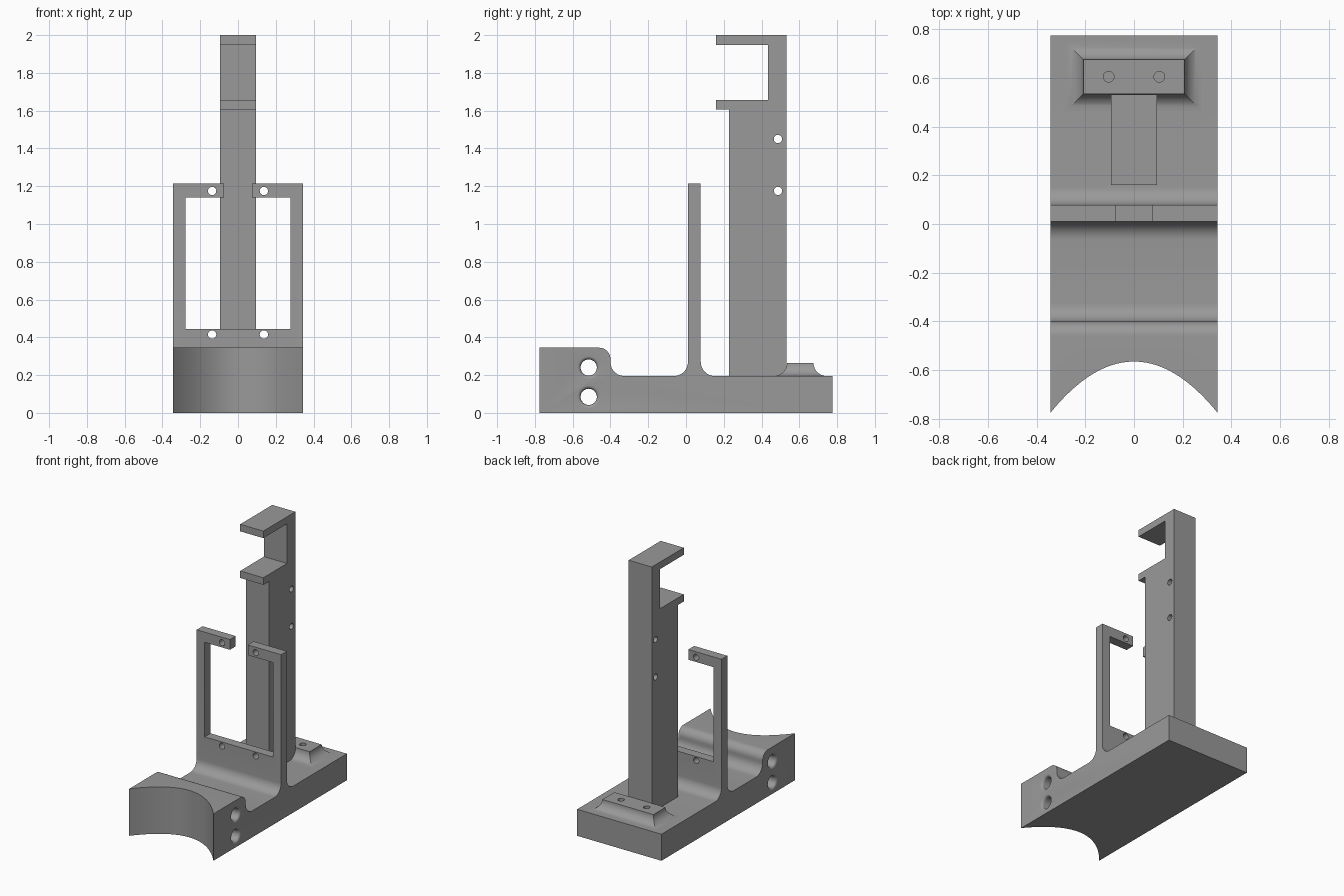
import bpy, bmesh, math
from mathutils import Vector

if "Cube" in bpy.data.objects:
    bpy.data.objects.remove(bpy.data.objects["Cube"])

grey = bpy.data.materials.new("plain grey")
grey.diffuse_color = (0.32, 0.32, 0.32, 1)
grey.use_nodes = True
grey.node_tree.nodes["Principled BSDF"].inputs["Base Color"].default_value = grey.diffuse_color


def make(name, bm):
    bmesh.ops.recalc_face_normals(bm, faces=bm.faces[:])
    me = bpy.data.meshes.new(name)
    bm.to_mesh(me)
    bm.free()
    ob = bpy.data.objects.new(name, me)
    bpy.context.collection.objects.link(ob)
    me.materials.append(grey)
    return ob


def loft(name, rings):
    """Solid through a series of equal-length point rings."""
    bm = bmesh.new()
    rows = [[bm.verts.new(p) for p in ring] for ring in rings]
    n = len(rows[0])
    for a, b in zip(rows, rows[1:]):
        for i in range(n):
            j = (i + 1) % n
            bm.faces.new((a[i], a[j], b[j], b[i]))
    bm.faces.new(rows[0])
    bm.faces.new(rows[-1])
    return make(name, bm)


def box(name, x0, x1, y0, y1, z0, z1):
    pts = [(x0, y0), (x1, y0), (x1, y1), (x0, y1)]
    return loft(name, [[(x, y, z) for x, y in pts] for z in (z0, z1)])


def lathe(name, centre, axis, stations, seg=32):
    """Round cutter: stations are (distance along axis, radius)."""
    c, a = Vector(centre), Vector(axis)
    u = a.orthogonal().normalized()
    v = a.cross(u)
    angles = [2 * math.pi * i / seg for i in range(seg)]
    return loft(name, [[c + a * d + (u * math.cos(t) + v * math.sin(t)) * r
                        for t in angles] for d, r in stations])


def arc(cy, cz, r, a0, a1, n=12):
    return [(cy + r * math.cos(math.radians(a0 + (a1 - a0) * i / n)),
             cz + r * math.sin(math.radians(a0 + (a1 - a0) * i / n)))
            for i in range(n + 1)]


def cut(ob, cutters):
    for c in cutters:
        m = ob.modifiers.new("cut", 'BOOLEAN')
        m.operation, m.solver, m.object = 'DIFFERENCE', 'EXACT', c
        bpy.context.view_layer.objects.active = ob
        bpy.ops.object.modifier_apply(modifier=m.name)
        bpy.data.objects.remove(c)


def smooth(ob):
    bpy.ops.object.select_all(action='DESELECT')
    ob.select_set(True)
    bpy.context.view_layer.objects.active = ob
    bpy.ops.object.shade_smooth_by_angle(angle=math.radians(30))


W = 0.343       # half width of the base
FLOOR = 0.195   # top of the base plate


def pad_holes():
    return [lathe("pad_drill", (s * 0.104, 0.605, 0), (0, 0, 1),
                  [(0.1, 0.022), (0.4, 0.022)]) for s in (-1, 1)]


# Base with front block and upright frame, one side profile across the width
profile = ([(-0.775, 0), (-0.775, 0.345)]
           + arc(-0.46, 0.285, 0.06, 90, 0)
           + arc(-0.325, 0.27, 0.075, 180, 270)
           + arc(-0.065, 0.27, 0.075, 270, 360)
           + [(0.01, 1.215), (0.078, 1.215)]
           + arc(0.153, 0.27, 0.075, 180, 270)
           + [(0.775, FLOOR), (0.775, 0)])
base = loft("base_and_frame", [[(x, y, z) for y, z in profile] for x in (-W, W)])

# Curved hollow at the front
xs = [-0.36 + 0.72 * i / 40 for i in range(41)]
curve = [(x, -0.565 - 0.21 * (x / W) ** 2) for x in xs] + [(0.36, -1), (-0.36, -1)]
cutters = [loft("hollow", [[(x, y, z) for x, y in curve] for z in (-0.1, 0.5)])]

# Frame window, gap in its top rail, and small rail holes
cutters += [box("window", -0.278, 0.278, -0.1, 0.2, 0.445, 1.14),
            box("gap", -0.073, 0.073, -0.1, 0.2, 1.1, 1.3)]
for s in (-1, 1):
    for z in (0.415, 1.175):
        cutters.append(lathe("rail_drill", (s * 0.137, 0, z), (0, 1, 0),
                             [(-0.1, 0.022), (0.2, 0.022)]))

# Rounded-mouth cross holes through the front block
R, F = 0.043, 0.018
mouth = [(W - F + F * math.sin(t), R + F * (1 - math.cos(t)))
         for t in [math.pi / 2 * i / 6 for i in range(7)]]
mouth.append((W + 0.02, R + F))
stations = [(-d, r) for d, r in reversed(mouth)] + mouth
for z in (0.085, 0.24):
    cutters.append(lathe("cross_drill", (0, -0.515, z), (1, 0, 0), stations))
cut(base, cutters + pad_holes())
smooth(base)

# Column with the open clamp at its top
side = [(0.228, 0.19), (0.228, 1.605), (0.16, 1.605), (0.16, 1.657),
        (0.435, 1.657), (0.435, 1.948), (0.16, 1.948), (0.16, 2.0),
        (0.532, 2.0), (0.532, 0.19)]
column = loft("column", [[(x, y, z) for y, z in side] for x in (-0.094, 0.094)])
cut(column, [lathe("column_drill", (0, 0.487, z), (1, 0, 0),
                   [(-0.2, 0.022), (0.2, 0.022)]) for z in (1.175, 1.45)])
smooth(column)

# Flared mounting pad behind the column
r, top = 0.07, 0.265
rings = []
for i in range(11):
    t = math.pi / 2 * i / 10
    d, z = r * (1 - math.cos(t)), top - r * math.sin(t)
    x, y0, y1 = 0.208 + d, 0.535 - d, 0.675 + d
    rings.append([(-x, y0, z), (x, y0, z), (x, y1, z), (-x, y1, z)])
rings.append([(px, py, 0.19) for px, py, _ in rings[-1]])
pad = loft("flared_pad", rings)
cut(pad, pad_holes())
smooth(pad)
